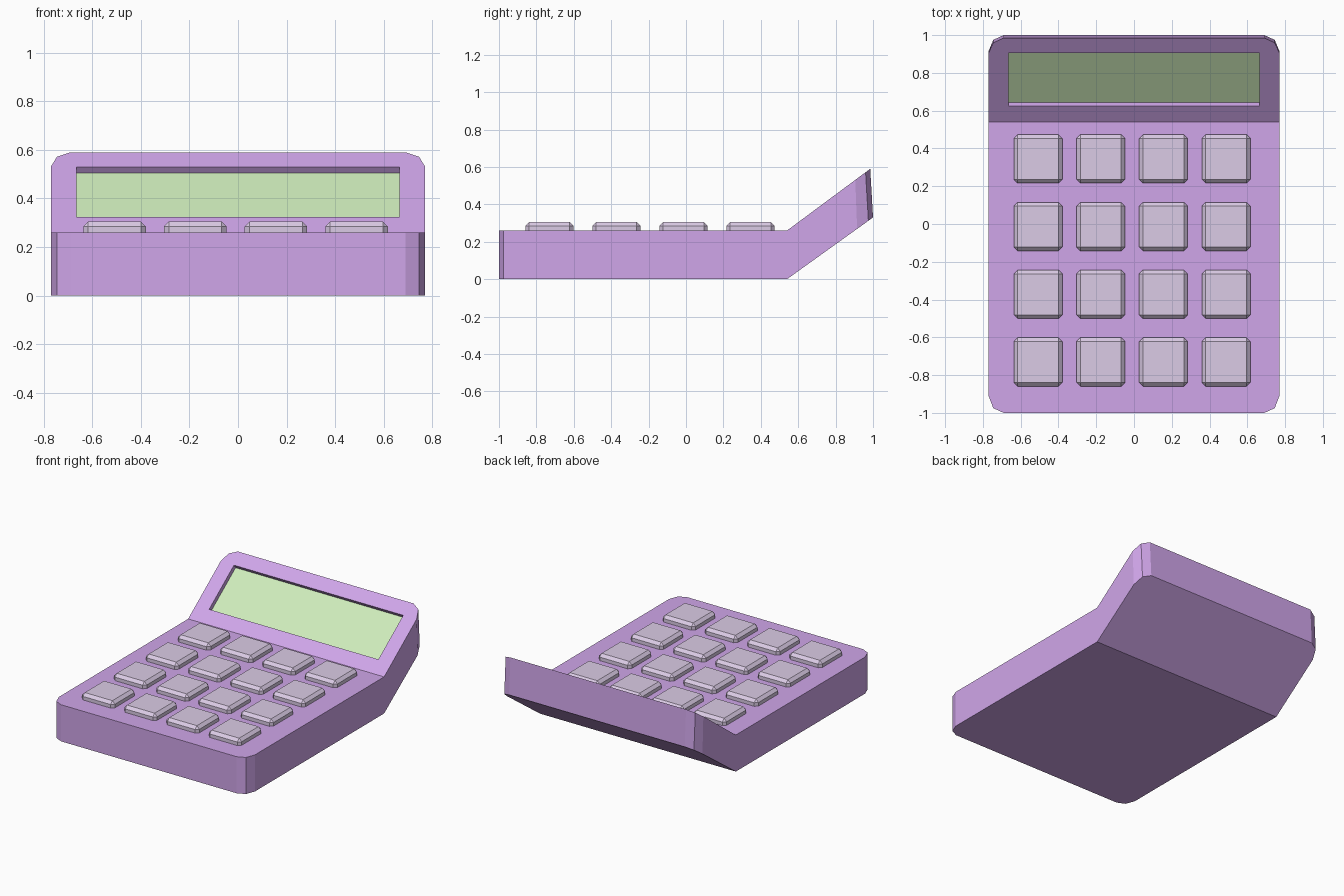
import bpy, bmesh, math
from mathutils import Matrix

if "Cube" in bpy.data.objects:
    bpy.data.objects.remove(bpy.data.objects["Cube"])


def material(name, rgb):
    m = bpy.data.materials.new(name)
    m.diffuse_color = (*rgb, 1)
    m.use_nodes = True
    m.node_tree.nodes["Principled BSDF"].inputs["Base Color"].default_value = m.diffuse_color
    return m


def finish(name, bm, mat=None):
    bmesh.ops.recalc_face_normals(bm, faces=bm.faces)
    me = bpy.data.meshes.new(name)
    bm.to_mesh(me)
    bm.free()
    ob = bpy.data.objects.new(name, me)
    bpy.context.collection.objects.link(ob)
    if mat:
        me.materials.append(mat)
    return ob


def box(name, size, matrix, mat=None, bevel=0):
    bm = bmesh.new()
    bmesh.ops.create_cube(bm, size=1, matrix=Matrix.Diagonal((*size, 1)))
    if bevel:
        bmesh.ops.bevel(bm, geom=bm.edges[:], offset=bevel, segments=1, affect='EDGES')
    bm.transform(matrix)
    return finish(name, bm, mat)


purple = material("purple_plastic", (0.63, 0.38, 0.82))
key_mat = material("key_plastic", (0.71, 0.60, 0.79))
green = material("screen_green", (0.62, 0.84, 0.50))

BEND, THICK = 0.54, 0.26
TOP_SLOPE, LOW_SLOPE = 0.33 / 0.445, 0.33 / 0.46


def top_z(y):
    return THICK + max(0, y - BEND) * TOP_SLOPE


def low_z(y):
    return max(0, y - BEND) * LOW_SLOPE


# body: right half outline (x, y low, y top) mirrored, with a tilted rear part
half = [(0.69, -1.0, -1.0), (0.745, -0.975, -0.975), (0.77, -0.91, -0.91),
        (0.77, BEND, BEND),
        (0.77, 0.915, 0.905), (0.745, 0.975, 0.96), (0.69, 1.0, 0.985)]
outline = half + [(-x, a, b) for x, a, b in reversed(half)]
bm = bmesh.new()
low = [bm.verts.new((x, a, low_z(a))) for x, a, b in outline]
top = [bm.verts.new((x, b, top_z(b))) for x, a, b in outline]
n = len(outline)
for i in range(n):
    j = (i + 1) % n
    bm.faces.new((low[i], low[j], top[j], top[i]))
for ring in (low, top):
    bm.faces.new(ring[:4] + ring[10:])
    bm.faces.new(ring[3:11])
body = finish("body", bm, purple)

# recess for the screen, cut square to the tilted face
DEPTH = 0.033
mid_y = 0.765
tilt = (Matrix.Translation((0, mid_y, top_z(mid_y)))
        @ Matrix.Rotation(math.atan(TOP_SLOPE), 4, 'X'))
length = 0.279 * math.hypot(1, TOP_SLOPE)
cutter = box("recess_cutter", (1.33, length, 2 * DEPTH), tilt)
cutter.hide_render = True
cutter.hide_set(True)
cut = body.modifiers.new("screen_recess", 'BOOLEAN')
cut.operation = 'DIFFERENCE'
cut.solver = 'EXACT'
cut.object = cutter

# screen panel on the recess floor
box("screen", (1.33, length, 0.004), tilt @ Matrix.Translation((0, 0, -DEPTH)), green)

# keys: 4 x 4 grid of bevelled blocks sunk into the body
for row in range(4):
    for col in range(4):
        place = Matrix.Translation((-0.508 + 0.332 * col, 0.345 - 0.3585 * row, 0.265))
        box(f"key_{row + 1}_{col + 1}", (0.257, 0.257, 0.08), place, key_mat, 0.02)
